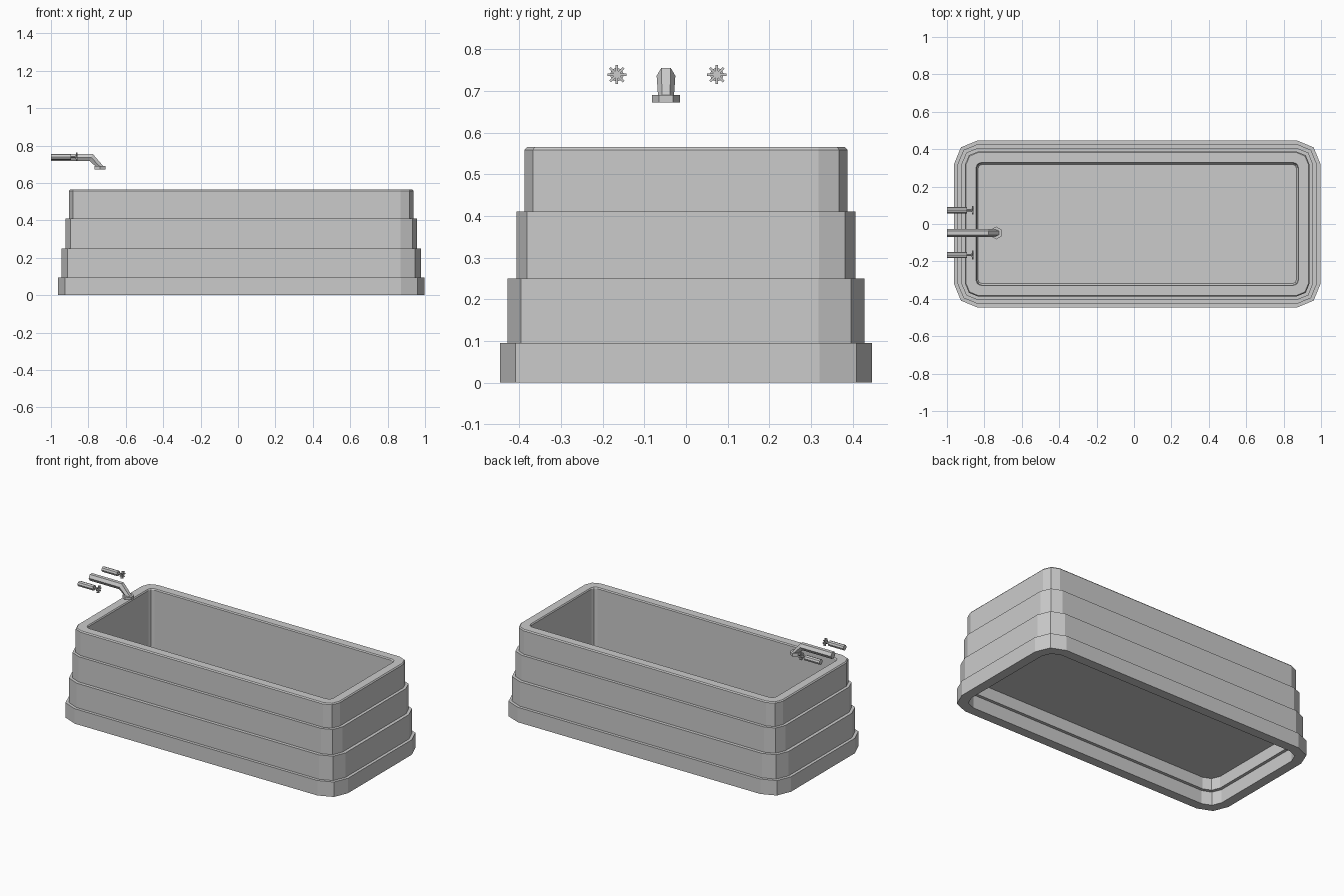
import bpy
import bmesh
from math import cos, sin, pi
from mathutils import Vector, Matrix

cube = bpy.data.objects.get("Cube")
if cube:
    bpy.data.objects.remove(cube, do_unlink=True)

GREY = (0.6, 0.6, 0.6, 1)
grey = bpy.data.materials.new("light_grey")
grey.use_nodes = True
grey.diffuse_color = GREY
grey.node_tree.nodes["Principled BSDF"].inputs["Base Color"].default_value = GREY


def finish(name, bm):
    bmesh.ops.recalc_face_normals(bm, faces=bm.faces)
    mesh = bpy.data.meshes.new(name)
    bm.to_mesh(mesh)
    bm.free()
    mesh.materials.append(grey)
    obj = bpy.data.objects.new(name, mesh)
    bpy.context.collection.objects.link(obj)
    return obj


def loft(bm, rings):
    """Join rings of points with quads and cap both ends."""
    loops = [[bm.verts.new(p) for p in ring] for ring in rings]
    for a, b in zip(loops, loops[1:]):
        for i in range(len(a)):
            j = (i + 1) % len(a)
            bm.faces.new((a[i], a[j], b[j], b[i]))
    bm.faces.new(loops[0])
    bm.faces.new(loops[-1])


def rounded_rect(hy, r, z):
    """Long rectangle with two-segment rounded corners."""
    hx = hy + 0.533
    points = []
    for k, (sx, sy) in enumerate(((1, 1), (-1, 1), (-1, -1), (1, -1))):
        for step in range(3):
            a = (k + step / 2) * pi / 2
            points.append((0.0175 + sx * (hx - r) + r * cos(a),
                           sy * (hy - r) + r * sin(a), z))
    return points


def tube_ring(center, radius, u, v, sides=6):
    """Polygon ring spanned by the directions u and v."""
    return [Vector(center) + radius * (cos(2 * pi * i / sides) * Vector(u)
            + sin(2 * pi * i / sides) * Vector(v)) for i in range(sides)]


# Tub: hollow underside, four stepped tiers, rim, basin
tiers = [(0.447, 0.127, 0.0, 0.095), (0.428, 0.110, 0.095, 0.25),
         (0.407, 0.088, 0.25, 0.41), (0.388, 0.070, 0.41, 0.558)]
WALL = 0.06
sections = [(0.368, 0.07, 0.16), (0.368, 0.07, 0.085),
            (0.447 - WALL, 0.08, 0.085), (0.447 - WALL, 0.08, 0.0)]
for hy, r, low, high in tiers:
    sections += [(hy, r, low), (hy, r, high)]
sections += [(0.382, 0.064, 0.565), (0.330, 0.03, 0.565),
             (0.325, 0.025, 0.558), (0.325, 0.025, 0.19), (0.318, 0.02, 0.18)]
bm = bmesh.new()
loft(bm, [rounded_rect(*s) for s in sections])
finish("tub", bm)

# Spout: hexagonal pipe bending down
Y = Vector((0, 1, 0))
SY = -0.048
bm = bmesh.new()
loft(bm, [tube_ring((-1.0, SY, 0.736), 0.0225, Y, (0, 0, 1)),
          tube_ring((-0.785, SY, 0.736), 0.0225, Y, (0.4, 0, 1)),
          tube_ring((-0.737, SY, 0.686), 0.019, Y, (1, 0, 0.25))])
finish("spout", bm)

# Nozzle collar at the end of the spout
bm = bmesh.new()
loft(bm, [tube_ring((-0.737, SY, z), 0.034, Y, (1, 0, 0)) for z in (0.672, 0.69)])
finish("spout_nozzle", bm)

# Taps: pipe, thin stem and eight-spoked handle
for side, y in (("front", -0.166), ("back", 0.074)):
    for part, x0, x1, radius in (("pipe", -1.0, -0.893, 0.017),
                                 ("stem", -0.893, -0.868, 0.006),
                                 ("hub", -0.868, -0.858, 0.010)):
        bm = bmesh.new()
        loft(bm, [tube_ring((x, y, 0.739), radius, Y, (0, 0, 1), 8) for x in (x0, x1)])
        finish(f"{side}_tap_{part}", bm)
    bm = bmesh.new()
    for k in range(4):
        place = (Matrix.Translation((-0.863, y, 0.739))
                 @ Matrix.Rotation(k * pi / 4, 4, "X")
                 @ Matrix.Diagonal((0.008, 0.046, 0.006, 1)))
        bmesh.ops.create_cube(bm, size=1, matrix=place)
    finish(f"{side}_tap_handle", bm)
